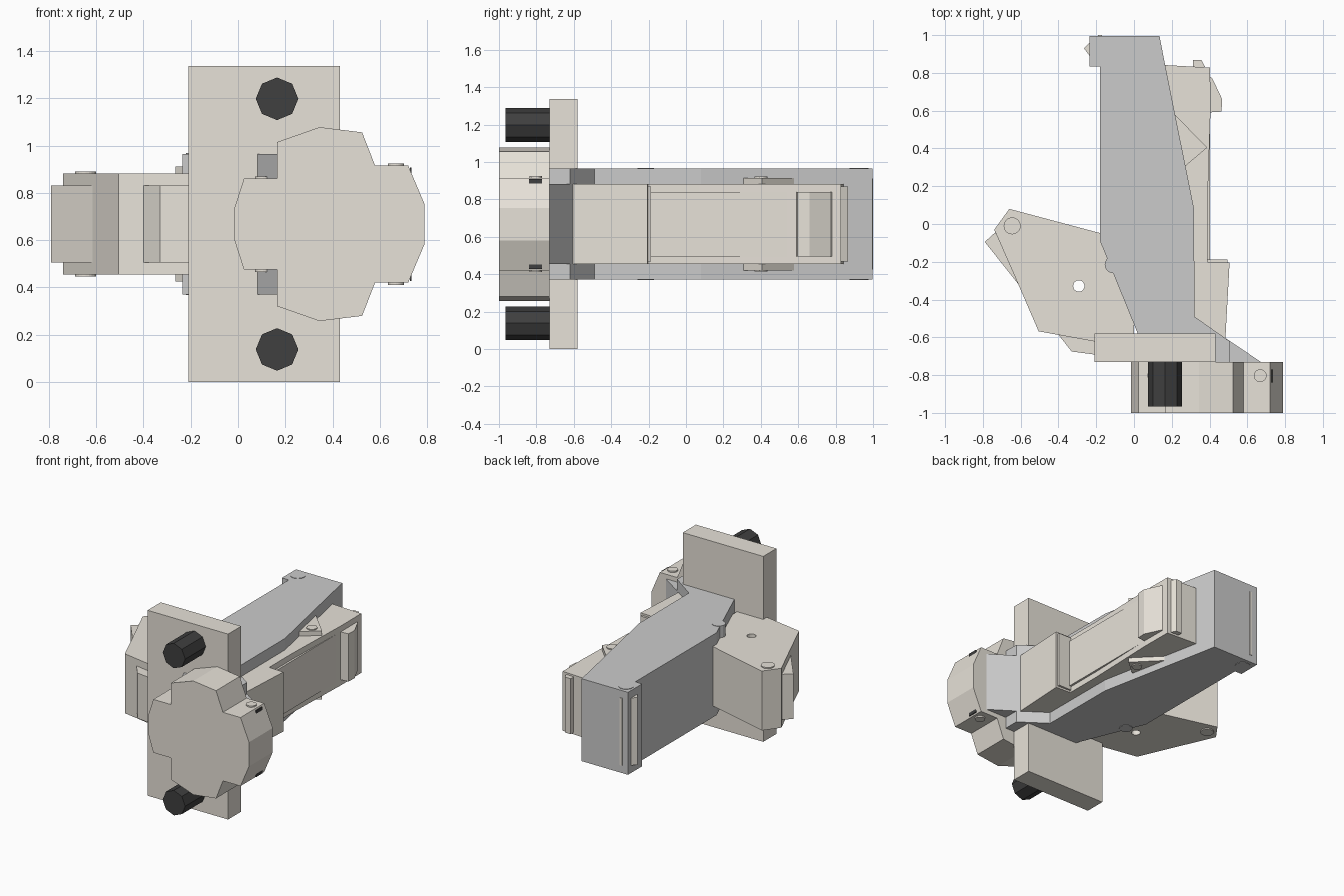
import bpy
import bmesh
from math import radians
from mathutils import Matrix

if "Cube" in bpy.data.objects:
    bpy.data.objects.remove(bpy.data.objects["Cube"])

MID = 0.668  # the model mirrors about this height


def material(name, rgb):
    m = bpy.data.materials.new(name)
    m.diffuse_color = (*rgb, 1)
    m.use_nodes = True
    m.node_tree.nodes["Principled BSDF"].inputs["Base Color"].default_value = m.diffuse_color
    return m


BEIGE = material("beige", (0.80, 0.76, 0.69))
GREY = material("grey", (0.78, 0.78, 0.79))
DARK = material("dark", (0.05, 0.05, 0.05))


def finish(name, bm, mat):
    bmesh.ops.recalc_face_normals(bm, faces=bm.faces)
    me = bpy.data.meshes.new(name)
    bm.to_mesh(me)
    bm.free()
    me.materials.append(mat)
    ob = bpy.data.objects.new(name, me)
    bpy.context.collection.objects.link(ob)
    return ob


def prism(name, points, offset, mat):
    """Extrude a closed 3D outline along an offset."""
    bm = bmesh.new()
    face = bm.faces.new([bm.verts.new(p) for p in points])
    out = bmesh.ops.extrude_face_region(bm, geom=[face], use_keep_orig=True)
    verts = [v for v in out["geom"] if isinstance(v, bmesh.types.BMVert)]
    bmesh.ops.translate(bm, verts=verts, vec=offset)
    return finish(name, bm, mat)


def slab(name, xy, half, mat=BEIGE):
    """Plan outline extruded evenly above and below the middle height."""
    return prism(name, [(x, y, MID - half) for x, y in xy], (0, 0, 2 * half), mat)


def block(name, x0, x1, y0, y1, half, mat=BEIGE):
    return slab(name, [(x0, y0), (x1, y0), (x1, y1), (x0, y1)], half, mat)


def pin(name, x, y, r, half, mat=BEIGE):
    """Upright round pin running right through a part."""
    bm = bmesh.new()
    bmesh.ops.create_cone(bm, cap_ends=True, segments=20, radius1=r, radius2=r,
                          depth=2 * half, matrix=Matrix.Translation((x, y, MID)))
    return finish(name, bm, mat)


# Mounting plate with two octagonal pegs
block("mounting_plate", -0.21, 0.432, -0.73, -0.58, MID)
for side, sign in (("upper", 1), ("lower", -1)):
    bm = bmesh.new()
    place = Matrix.Translation((0.165, -0.845, MID + sign * 0.53)) @ Matrix.Rotation(radians(90), 4, 'X')
    bmesh.ops.create_cone(bm, cap_ends=True, segments=8, radius1=0.09,
                          radius2=0.09, depth=0.24, matrix=place)
    finish(side + "_peg", bm, DARK)

# Front cap, half outline mirrored about the middle
half = [(-0.015, 0.068), (0.025, 0.192), (0.165, 0.192), (0.165, 0.347),
        (0.345, 0.41), (0.525, 0.388), (0.58, 0.247), (0.72, 0.247), (0.788, 0.087)]
outline = half + [(x, -z) for x, z in reversed(half)]
prism("front_cap", [(x, -1, MID + z) for x, z in outline], (0, 0.27, 0), BEIGE)
pin("cap_right_pin", 0.668, -0.803, 0.034, 0.257)
pin("cap_left_pin", 0.105, -0.803, 0.034, 0.202)
block("cap_slat", 0.727, 0.733, -0.84, -0.77, 0.24, DARK)

# Long central arm
slab("central_arm", [(-0.235, 0.996), (0.135, 0.996), (0.165, 0.84), (0.318, 0.08),
                     (0.32, -0.49), (0.505, -0.62), (0.505, -0.74), (0.18, -0.97),
                     (0.02, -0.58), (-0.18, -0.09), (-0.18, 0.835), (-0.235, 0.835)],
     0.297, GREY)
slab("arm_wedge", [(0.44, -0.575), (0.672, -0.73), (0.44, -0.74)], 0.214, GREY)
slab("arm_rear_catch", [(-0.235, 0.96), (-0.265, 0.93), (-0.235, 0.89)], 0.243)
block("arm_rear_slat", -0.19, -0.17, 0.98, 1.0, 0.243)
pin("arm_rear_pin", -0.17, 0.925, 0.05, 0.3, GREY)
pin("arm_middle_pin", -0.11, -0.215, 0.045, 0.3, GREY)

# Right block, its side panel, grip and end ribs
slab("right_block", [(0.10, 0.845), (0.403, 0.828), (0.405, 0.6), (0.388, 0.07), (0.388, -0.2),
                     (0.506, -0.205), (0.484, -0.605), (0.25, -0.60)], 0.214)
block("right_panel", 0.30, 0.403, -0.2, 0.82, 0.172)
block("right_step_rib", 0.39, 0.494, -0.21, -0.188, 0.2)
slab("right_grip", [(0.39, 0.59), (0.463, 0.595), (0.467, 0.66), (0.415, 0.77), (0.39, 0.79)], 0.172)
slab("right_end_rib", [(0.312, 0.83), (0.312, 0.867), (0.358, 0.867), (0.376, 0.83)], 0.2)

# Triangular hinge on the right block
slab("hinge_triangle", [(0.21, 0.585), (0.388, 0.405), (0.27, 0.305)], 0.247)
pin("hinge_pin", 0.31, 0.40, 0.035, 0.254)

# Left block with a through hole, grip and lower rib
left = slab("left_block", [(-0.66, 0.08), (-0.18, -0.048), (0.0, -0.3), (0.0, -0.66), (-0.505, -0.568),
                           (-0.61, -0.325), (-0.74, -0.03)], 0.214)
cutter = pin("left_hole_cutter", -0.292, -0.328, 0.03, 0.4)
cutter.hide_render = True
cutter.hide_set(True)
cut = left.modifiers.new("hole", 'BOOLEAN')
cut.object = cutter
cut.solver = 'EXACT'
bpy.context.view_layer.objects.active = left
bpy.ops.object.modifier_apply(modifier=cut.name)
bpy.data.objects.remove(cutter)
slab("left_grip", [(-0.735, -0.045), (-0.79, -0.095), (-0.615, -0.315), (-0.59, -0.28)], 0.163)
slab("left_lower_rib", [(-0.405, -0.58), (-0.33, -0.675), (-0.20, -0.692), (-0.20, -0.6)], 0.163)
pin("left_pin", -0.645, -0.01, 0.045, 0.222)
